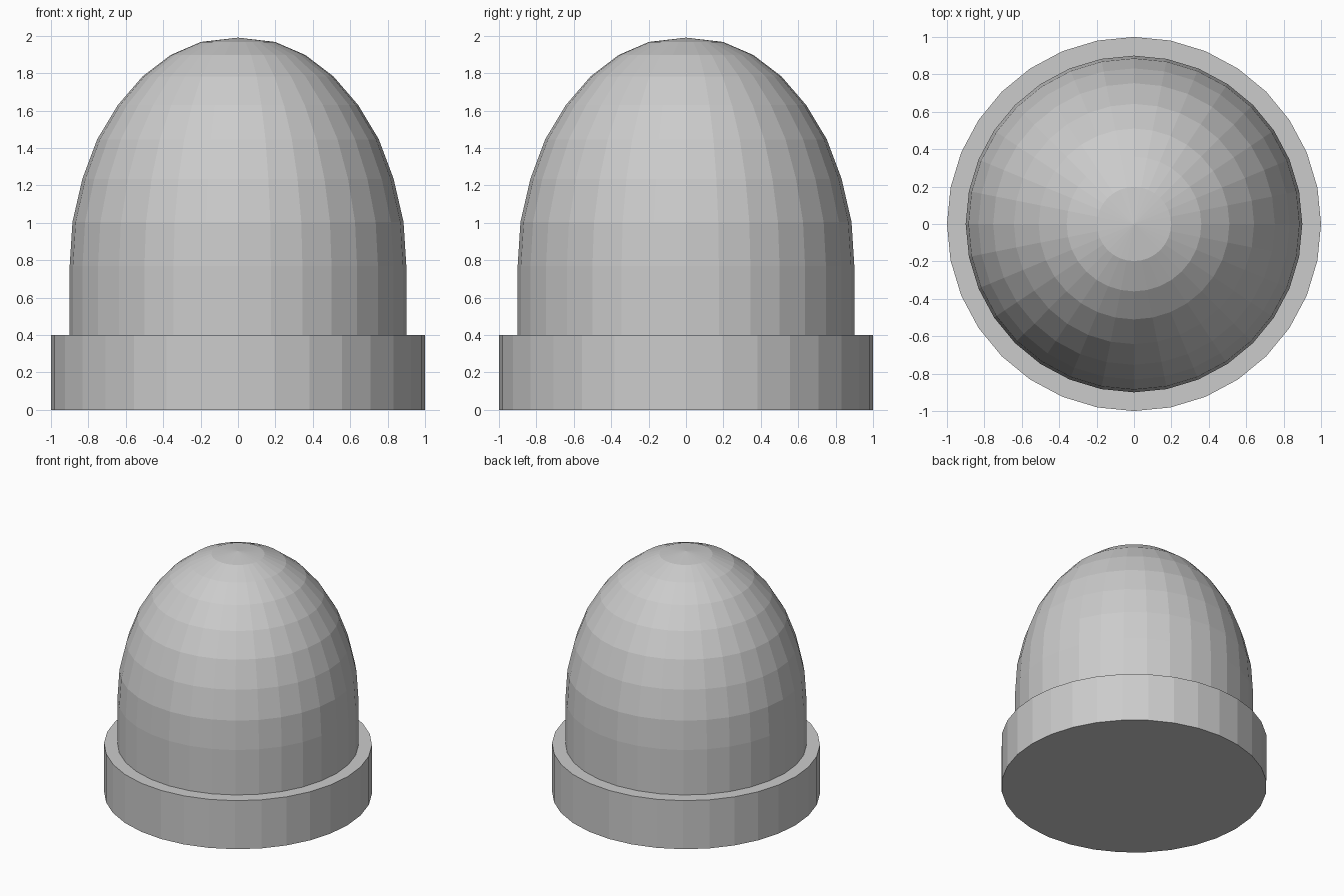
import bpy, bmesh
from math import sin, cos, pi

if "Cube" in bpy.data.objects:
    bpy.data.objects.remove(bpy.data.objects["Cube"])

SIDES = 32


def lathe(name, profile):
    """Revolve (radius, height) points into a closed, flat-shaded solid."""
    bm = bmesh.new()
    rings = []
    for r, z in profile:
        if r == 0:
            rings.append([bm.verts.new((0, 0, z))] * SIDES)
        else:
            rings.append([bm.verts.new((r * cos(2 * pi * i / SIDES),
                                        r * sin(2 * pi * i / SIDES), z))
                          for i in range(SIDES)])
    for low, high in zip(rings, rings[1:]):
        for i in range(SIDES):
            j = (i + 1) % SIDES
            corners = dict.fromkeys((low[i], low[j], high[j], high[i]))
            bm.faces.new(list(corners))
    # flat end caps where the profile does not meet the axis
    if profile[0][0]:
        bm.faces.new(rings[0][::-1])
    if profile[-1][0]:
        bm.faces.new(rings[-1])
    mesh = bpy.data.meshes.new(name)
    bm.to_mesh(mesh)
    bm.free()
    obj = bpy.data.objects.new(name, mesh)
    bpy.context.collection.objects.link(obj)
    return obj


# wide collar at the bottom
lathe("base_collar", [(1, 0), (1, 0.4)])

# straight wall rising into a rounded top
lathe("dome", [(0.9, 0.4), (0.9, 0.77), (0.885, 1.005), (0.832, 1.235),
               (0.753, 1.446), (0.642, 1.63), (0.51, 1.783), (0.36, 1.897),
               (0.198, 1.967), (0, 1.99)])
